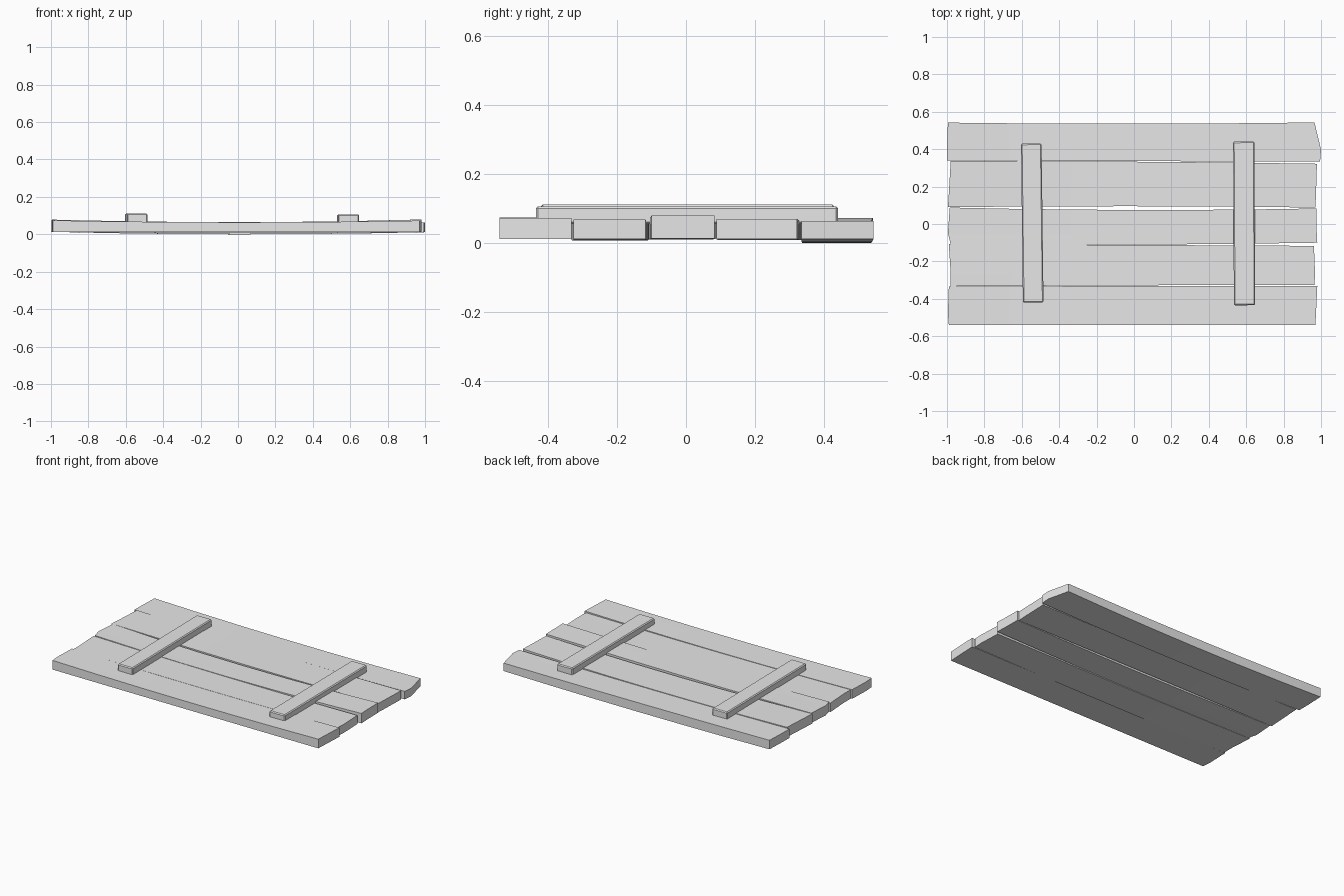
import bpy, bmesh, math
from mathutils import Matrix

default = bpy.data.objects.get("Cube")
if default:
    bpy.data.objects.remove(default, do_unlink=True)

wood = bpy.data.materials.new("plain_grey")
wood.use_nodes = True
grey = (0.8, 0.8, 0.8, 1)
wood.diffuse_color = grey
wood.node_tree.nodes["Principled BSDF"].inputs["Base Color"].default_value = grey


def finish(name, bm):
    bmesh.ops.recalc_face_normals(bm, faces=bm.faces[:])
    mesh = bpy.data.meshes.new(name)
    bm.to_mesh(mesh)
    bm.free()
    mesh.materials.append(wood)
    obj = bpy.data.objects.new(name, mesh)
    bpy.context.collection.objects.link(obj)
    return obj


def blend(values, t):
    """Parabola through the values at the left end, middle and right end."""
    a, b, c = values
    return a * (1 - t) * (1 - 2 * t) + 4 * b * t * (1 - t) + c * t * (2 * t - 1)


def plank(name, left, right, front, back, bottom, top, steps=6):
    """left/right: end x at front, middle, back; the rest: left, mid, right."""
    bm = bmesh.new()
    rings = []
    for i in range(steps + 1):
        t = i / steps
        y0, y1, z0, z1 = (blend(v, t) for v in (front, back, bottom, top))
        row = [(left[k] + (right[k] - left[k]) * t,
                y0 + (y1 - y0) * (0, 0.3, 1)[k]) for k in range(3)]
        rings.append([bm.verts.new((x, y, z0)) for x, y in row] +
                     [bm.verts.new((x, y, z1)) for x, y in reversed(row)])
    for a, b in zip(rings, rings[1:]):
        for k in range(6):
            n = (k + 1) % 6
            bm.faces.new((a[k], a[n], b[n], b[k]))
    bm.faces.new(rings[0])
    bm.faces.new(rings[-1])
    return finish(name, bm)


# Five slightly warped boards, front to back
plank("front_plank", (-0.99, -0.995, -0.99), (0.97, 0.973, 0.98),
      (-0.54, -0.54, -0.54), (-0.335, -0.332, -0.332),
      (0.013, 0.012, 0.012), (0.074, 0.064, 0.073))
plank("front_inner_plank", (-0.98, -0.98, -0.99), (0.965, 0.968, 0.962),
      (-0.333, -0.328, -0.325), (-0.108, -0.112, -0.117),
      (0.012, 0.007, 0.011), (0.072, 0.063, 0.068))
plank("middle_plank", (-0.98, -0.995, -0.985), (0.98, 0.977, 0.975),
      (-0.108, -0.11, -0.10), (0.088, 0.075, 0.083),
      (0.013, 0.01, 0.013), (0.078, 0.065, 0.079))
plank("back_inner_plank", (-0.995, -0.99, -0.98), (0.97, 0.973, 0.978),
      (0.09, 0.095, 0.088), (0.336, 0.333, 0.322),
      (0.012, 0.008, 0.011), (0.077, 0.063, 0.07))
plank("back_plank", (-1.0, -1.0, -0.995), (0.995, 1.0, 0.965),
      (0.34, 0.336, 0.335), (0.542, 0.536, 0.543),
      (0.013, 0.0, 0.011), (0.073, 0.061, 0.064))


def batten(name, x, y, width, length, top, angle):
    bm = bmesh.new()
    base = 0.055
    bmesh.ops.create_cube(bm, size=1, matrix=Matrix.Translation((x, y, (base + top) / 2))
                          @ Matrix.Rotation(math.radians(angle), 4, 'Z')
                          @ Matrix.Diagonal((width, length, top - base, 1)))
    obj = finish(name, bm)
    bevel = obj.modifiers.new("worn_edges", 'BEVEL')
    bevel.width = 0.006
    bevel.segments = 1


# Two cross battens on top
batten("right_batten", -0.544, 0.005, 0.11, 0.85, 0.111, 0.7)
batten("left_batten", 0.589, 0.003, 0.114, 0.875, 0.106, 0.3)
